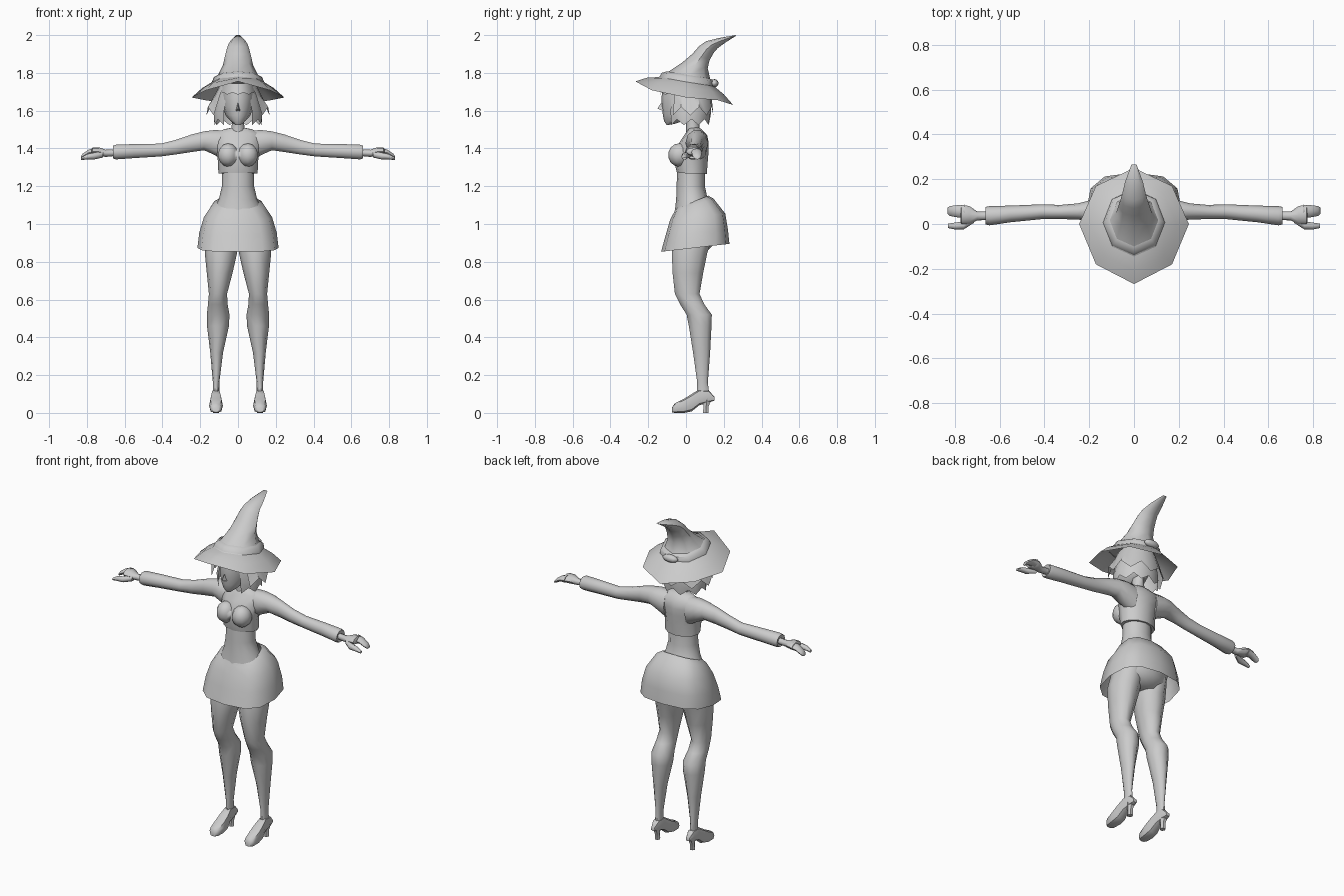
import bpy, bmesh
from math import sin, cos, pi, radians


def finish(name, bm, mirror=False, angle=50):
    bmesh.ops.recalc_face_normals(bm, faces=bm.faces)
    me = bpy.data.meshes.new(name)
    bm.to_mesh(me)
    bm.free()
    for p in me.polygons:
        p.use_smooth = True
    me.set_sharp_from_angle(angle=radians(angle))
    ob = bpy.data.objects.new(name, me)
    bpy.context.collection.objects.link(ob)
    if mirror:
        ob.modifiers.new("mirror", "MIRROR").use_clip = False
    return ob


def loft(name, rings, caps=True, closed=True, **kw):
    bm = bmesh.new()
    rows = [[bm.verts.new(p) for p in r] for r in rings]
    n = len(rows[0])
    for a, b in zip(rows, rows[1:]):
        for i in range(n if closed else n - 1):
            j = (i + 1) % n
            bm.faces.new((a[i], a[j], b[j], b[i]))
    if caps:
        bm.faces.new(rows[0])
        bm.faces.new(rows[-1])
    return finish(name, bm, **kw)


def unit(n, p=1.0):
    """Unit (super)ellipse points."""
    f = lambda v: (abs(v) ** p) * (1 if v >= 0 else -1) if abs(v) > 1e-6 else 0
    return [(f(cos(2 * pi * i / n)), f(sin(2 * pi * i / n))) for i in range(n)]


def upright(secs, n=12, p=1.0):
    """Sections: front y, front z, back y, back z, half width, centre x."""
    out = []
    for yf, zf, yb, zb, w, *x in secs:
        cx = x[0] if x else 0
        out.append([(cx + w * c, (yf + yb) / 2 + (yb - yf) / 2 * s,
                     (zf + zb) / 2 + (zb - zf) / 2 * s) for c, s in unit(n, p)])
    return out


def sideways(secs, n=8):
    """Sections across x: x, y0, y1, z0, z1."""
    return [[(x, (a + b) / 2 + (b - a) / 2 * c, (d + e) / 2 + (e - d) / 2 * s)
             for c, s in unit(n)] for x, a, b, d, e in secs]


def forward(secs, n=8):
    """Sections along y: y, x0, x1, z0, z1."""
    return [[((a + b) / 2 + (b - a) / 2 * c, y, (d + e) / 2 + (e - d) / 2 * s)
             for c, s in unit(n, .7)] for y, a, b, d, e in secs]


def ball(name, loc, size, **kw):
    bm = bmesh.new()
    bmesh.ops.create_uvsphere(bm, u_segments=10, v_segments=7, radius=1)
    for v in bm.verts:
        v.co = [l + s * c for l, s, c in zip(loc, size, v.co)]
    return finish(name, bm, **kw)


# Body: waist and hips, crop top, bust, neck
loft("waist_and_hips", upright([
    (-.045, 1.32, .10, 1.32, .085), (-.05, 1.2, .10, 1.2, .085),
    (-.052, 1.13, .115, 1.13, .102), (-.06, 1.06, .15, 1.06, .14),
    (-.07, .98, .18, .98, .168), (-.07, .91, .165, .91, .155),
    (-.03, .865, .12, .865, .09)]))
loft("crop_top", upright([
    (-.048, 1.27, .11, 1.265, .104), (-.062, 1.33, .115, 1.33, .106),
    (-.06, 1.385, .12, 1.39, .115), (-.03, 1.44, .12, 1.43, .13),
    (-.003, 1.48, .112, 1.47, .13), (.01, 1.503, .085, 1.50, .075),
    (.02, 1.51, .07, 1.51, .03)]))
ball("bust", (.052, -.035, 1.365), (.056, .06, .062), mirror=True)
loft("neck", upright([(0, 1.48, .075, 1.48, .04), (0, 1.53, .07, 1.53, .032),
                      (-.01, 1.6, .07, 1.6, .034)], 8))

# Sleeves and hands
loft("sleeve", sideways([
    (.07, .0, .115, 1.33, 1.50), (.13, -.002, .118, 1.365, 1.50),
    (.18, .008, .11, 1.388, 1.493), (.25, .02, .092, 1.378, 1.475),
    (.33, .022, .085, 1.366, 1.447), (.41, .022, .088, 1.356, 1.427),
    (.55, .008, .082, 1.347, 1.425), (.645, -.006, .08, 1.34, 1.422),
    (.662, -.002, .076, 1.345, 1.416), (.655, .012, .06, 1.358, 1.4)], 10), mirror=True)
loft("palm", sideways([
    (.65, .018, .056, 1.36, 1.395), (.70, .016, .056, 1.355, 1.393),
    (.735, .0, .08, 1.36, 1.405), (.77, .0, .086, 1.362, 1.405),
    (.775, .01, .08, 1.368, 1.395)]), mirror=True)
loft("fingers", sideways([
    (.755, .026, .086, 1.362, 1.405), (.79, .03, .084, 1.362, 1.394),
    (.822, .036, .08, 1.345, 1.372), (.832, .044, .074, 1.342, 1.358)]), mirror=True)
loft("thumb", sideways([
    (.715, .005, .03, 1.352, 1.385), (.76, -.024, .012, 1.342, 1.378),
    (.80, -.024, .006, 1.342, 1.37), (.83, -.018, .002, 1.338, 1.352)]), mirror=True)

# Skirt, open below
loft("skirt", upright([
    (-.056, 1.08, .118, 1.15, .108), (-.062, 1.065, .145, 1.135, .138),
    (-.085, 1.02, .208, 1.055, .18), (-.108, .94, .222, .97, .205),
    (-.132, .853, .23, .895, .215)], 12, .72), caps=False)

# Legs and heeled shoes
loft("leg", upright([
    (-.065, .94, .15, .94, .075, .085), (-.08, .85, .118, .85, .086, .09),
    (-.075, .74, .095, .74, .068, .097), (-.062, .63, .075, .63, .048, .106),
    (-.035, .575, .10, .575, .052, .107), (.0, .52, .14, .52, .06, .105),
    (.012, .46, .138, .46, .058, .106), (.035, .32, .13, .32, .034, .113),
    (.058, .16, .117, .16, .017, .116), (.055, .10, .125, .10, .018, .116)], 10), mirror=True)
loft("shoe", forward([
    (-.073, .098, .136, .003, .03), (-.06, .086, .148, 0, .05),
    (-.01, .08, .153, 0, .075), (.03, .083, .15, .008, .1),
    (.07, .092, .142, .04, .125), (.12, .094, .14, .055, .12),
    (.15, .104, .13, .065, .085)]), mirror=True)
loft("shoe_heel", upright([
    (.085, .075, .14, .075, .022, .117), (.09, .03, .122, .035, .015, .117),
    (.088, 0, .122, 0, .016, .117)], 6), mirror=True)

# Head and nose
loft("head", upright([
    (-.102, 1.523, -.06, 1.53, .018), (-.116, 1.545, .0, 1.55, .042),
    (-.122, 1.575, .07, 1.575, .066), (-.128, 1.62, .105, 1.62, .08),
    (-.13, 1.67, .12, 1.67, .086), (-.12, 1.74, .12, 1.74, .085)]))
loft("nose", [[(-.012, -.12, 1.598), (.012, -.12, 1.598), (0, -.125, 1.65)],
              [(-.003, -.15, 1.61), (.003, -.15, 1.61), (0, -.148, 1.618)]])


# Hair: two jagged tiers around sides and back, plus a fringe
def hair(name, rows, start, end, n):
    """Rows: z, x radius, y radius, zigzag height."""
    out = []
    for z, rx, ry, zig in rows:
        row = []
        for i in range(n + 1):
            a = radians(start + (end - start) * i / n)
            row.append((rx * cos(a), .015 + ry * sin(a), z + zig * (i % 2)))
        out.append(row)
    return loft(name, out, caps=False, closed=False, angle=35)


hair("hair_lower", [(1.74, .09, .10, 0), (1.65, .115, .115, 0),
                    (1.59, .13, .118, 0), (1.523, .128, .112, .032)], -55, 235, 14)
hair("hair_upper", [(1.74, .095, .105, 0), (1.68, .125, .12, 0),
                    (1.575, .168, .13, .045)], -40, 220, 12)
hair("fringe", [(1.745, .09, .135, 0), (1.685, .098, .152, .012)], 200, 340, 8)

# Hat: eight-sided drooping brim, bent crown, band and knot
rim = [(.245, 0, 1.67), (.17, .17, 1.655), (0, .25, 1.63), (-.17, .17, 1.655),
       (-.245, 0, 1.67), (-.17, -.18, 1.708), (0, -.268, 1.755), (.17, -.18, 1.708)]
base = upright([(-.145, 1.778, .15, 1.728, .135)], 8)[0]
mid = [tuple(r * .5 + b * .5 + (.008 if k == 2 else 0)
             for k, (r, b) in enumerate(zip(p, q))) for p, q in zip(rim, base)]
loft("hat_brim", [rim, mid, base], caps=False)
loft("hat_crown", upright([
    (-.145, 1.778, .15, 1.728, .135), (-.09, 1.808, .128, 1.768, .107),
    (-.02, 1.855, .115, 1.825, .08), (.035, 1.902, .125, 1.868, .07),
    (.07, 1.942, .148, 1.908, .06), (.105, 1.967, .168, 1.931, .052),
    (.17, 1.984, .205, 1.958, .04), (.262, 2.0, .266, 1.997, .012)], 8))
loft("hat_band", upright([
    (-.142, 1.775, .155, 1.728, .138), (-.13, 1.80, .155, 1.755, .128),
    (-.10, 1.808, .132, 1.768, .108)], 8), caps=False)
ball("hat_knot", (0, .15, 1.745), (.05, .022, .022))
